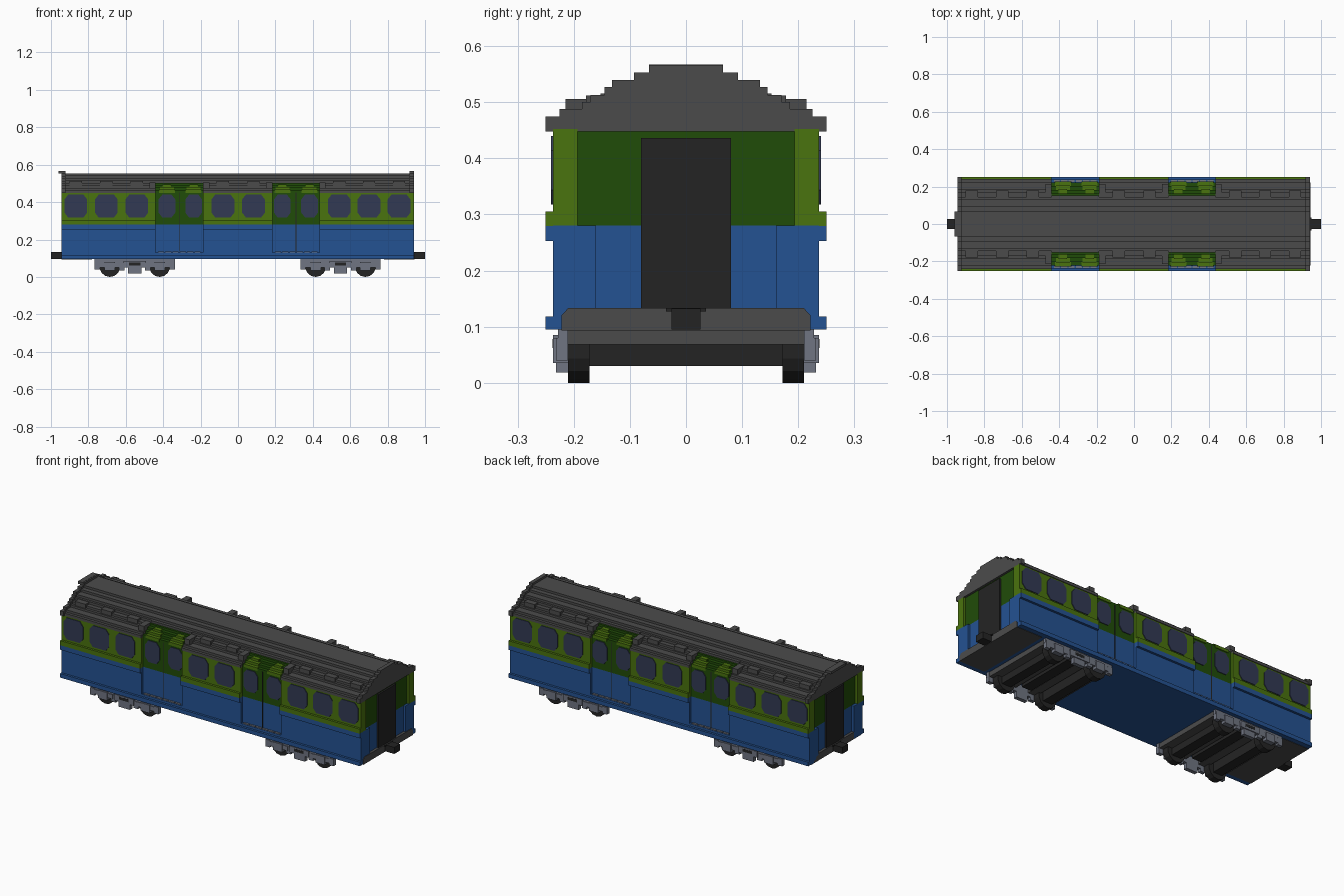
import bpy, bmesh, math
from mathutils import Matrix

cube = bpy.data.objects.get("Cube")
if cube:
    bpy.data.objects.remove(cube, do_unlink=True)


def material(name, r, g, b):
    col = [((c / 255 + 0.055) / 1.055) ** 2.4 if c > 10 else c / 255 / 12.92 for c in (r, g, b)] + [1]
    m = bpy.data.materials.new(name)
    m.use_nodes = True
    m.diffuse_color = col
    m.node_tree.nodes["Principled BSDF"].inputs["Base Color"].default_value = col
    return m


GREEN = material("green", 74, 115, 14)
DARK_GREEN = material("dark green", 32, 76, 8)
BLUE = material("blue", 36, 82, 146)
GREY = material("dark grey", 75, 75, 75)
BLACK = material("black", 36, 36, 36)
STEEL = material("blue grey", 112, 117, 130)
GLASS = material("window glass", 50, 58, 84)


def finish(name, mat, bm):
    bmesh.ops.recalc_face_normals(bm, faces=bm.faces)
    me = bpy.data.meshes.new(name)
    bm.to_mesh(me)
    bm.free()
    me.materials.append(mat)
    ob = bpy.data.objects.new(name, me)
    bpy.context.collection.objects.link(ob)
    return ob


def boxes(name, mat, items, both_sides=False):
    """Boxes given as (x0, x1, y0, y1, z0, z1), optionally mirrored across y."""
    bm = bmesh.new()
    items = list(items)
    if both_sides:
        items += [(a, b, -d, -c, e, f) for a, b, c, d, e, f in items]
    for x0, x1, y0, y1, z0, z1 in items:
        m = Matrix.Translation(((x0 + x1) / 2, (y0 + y1) / 2, (z0 + z1) / 2))
        m = m @ Matrix.Diagonal((x1 - x0, y1 - y0, z1 - z0, 1))
        bmesh.ops.create_cube(bm, size=1, matrix=m)
    return finish(name, mat, bm)


def prisms(name, mat, items):
    """Outlines extruded: (list of 3D points, extrusion vector)."""
    bm = bmesh.new()
    for pts, vec in items:
        f = bm.faces.new([bm.verts.new(p) for p in pts])
        ext = bmesh.ops.extrude_face_region(bm, geom=[f])
        new = [v for v in ext["geom"] if isinstance(v, bmesh.types.BMVert)]
        bmesh.ops.translate(bm, verts=new, vec=vec)
    return finish(name, mat, bm)


def stepped(x0, x1, steps, base, drop=0.0):
    """Symmetric staircase cross-section running along x."""
    right = [(steps[0][0], base)]
    for i, (w, z) in enumerate(steps):
        right.append((w, z - drop))
        if i + 1 < len(steps):
            right.append((steps[i + 1][0], z - drop))
    pts = right + [(-y, z) for y, z in reversed(right)]
    return [(x0, y, z) for y, z in pts], (x1 - x0, 0, 0)


X0, X1 = -0.943, 0.94
DOORS = [(-0.44, -0.187), (0.185, 0.435)]
SEGMENTS = [(X0, DOORS[0][0]), (DOORS[0][1], DOORS[1][0]), (DOORS[1][1], X1)]
FACE, RECESS, LEDGE = 0.237, 0.222, 0.25

# Body core: visible at the recessed doors and ends
boxes("lower_core", BLUE, [(-0.928, 0.928, -RECESS, RECESS, 0.095, 0.28)])
boxes("upper_core", DARK_GREEN, [(-0.928, 0.928, -RECESS, RECESS, 0.28, 0.452)])

# Side walls between the doors, with projecting ledges
boxes("lower_side_walls", BLUE, [(a, b, 0.16, FACE, 0.095, 0.28) for a, b in SEGMENTS], True)
boxes("upper_side_walls", GREEN, [(a, b, 0.193, FACE, 0.28, 0.452) for a, b in SEGMENTS], True)
boxes("blue_ledges", BLUE, [(a, b, 0.22, LEDGE, 0.253, 0.279) for a, b in SEGMENTS], True)
boxes("green_ledges", GREEN, [(a, b, 0.22, LEDGE, 0.279, 0.305) for a, b in SEGMENTS], True)
boxes("sill_ledges", BLUE, [(X0, X1, 0.2, LEDGE, 0.095, 0.118)], True)

# Door thresholds with grilles
boxes("door_sills", BLUE, [(a, b, 0.2, FACE, 0.1, 0.131) for a, b in DOORS], True)
boxes("door_grilles", STEEL,
      [(a + 0.012 + i * 0.039, a + 0.045 + i * 0.039, 0.224, 0.235, 0.13, 0.136)
       for a, b in DOORS for i in range(6)], True)
boxes("door_centre_seams", BLACK,
      [((a + b) / 2 - 0.002, (a + b) / 2 + 0.002, 0.22, 0.224, 0.135, 0.452) for a, b in DOORS], True)

# Windows: rectangles with cut corners
SIDE_WINDOWS = [(-0.867, 0.122), (-0.704, 0.122), (-0.541, 0.122), (-0.081, 0.122),
                (0.083, 0.122), (0.541, 0.122), (0.70, 0.122), (0.861, 0.122)]
DOOR_WINDOWS = [(-0.38, 0.09), (-0.237, 0.09), (0.237, 0.09), (0.383, 0.09)]


def window_outline(cx, w, y, z0=0.318, z1=0.440, c=0.02):
    a, b = cx - w / 2, cx + w / 2
    return [(x, y, z) for x, z in ((a + c, z0), (b - c, z0), (b, z0 + c * 1.3), (b, z1 - c * 1.3),
                                   (b - c, z1), (a + c, z1), (a, z1 - c * 1.3), (a, z0 + c * 1.3))]


for label, wins, y in (("side_windows", SIDE_WINDOWS, FACE), ("door_windows", DOOR_WINDOWS, RECESS)):
    prisms(label, GLASS, [(window_outline(cx, w, s * (y - 0.002)), (0, s * 0.006, 0))
                          for cx, w in wins for s in (-1, 1)])

# Stepped roof, narrower where the doors rise into it
STEPS = [(0.25, 0.475), (0.225, 0.488), (0.185, 0.50), (0.17, 0.513), (0.145, 0.527),
         (0.132, 0.54), (0.093, 0.553), (0.066, 0.566)]
MAIN = [(0.241, 0.475)] + STEPS[1:]
prisms("roof", GREY, [stepped(a, b, MAIN, 0.448, 0.012) for a, b in SEGMENTS]
       + [stepped(a, b, MAIN[4:], 0.448, 0.012) for a, b in DOORS])
prisms("roof_end_caps", GREY, [stepped(X0, -0.922, STEPS, 0.448), stepped(0.918, X1, STEPS, 0.448)])
boxes("roof_end_tab", GREY, [(-0.96, -0.93, -0.066, 0.066, 0.553, 0.567)])

# Door heads stepping up into the roof
HEAD = [(0.222, 0.463), (0.203, 0.477), (0.183, 0.49), (0.163, 0.503)]
prisms("door_heads", DARK_GREEN, [stepped(a, b, HEAD, 0.448) for a, b in DOORS])
boxes("door_head_lights", GREEN,
      [(cx - w / 2, cx + w / 2, y - 0.03, y + 0.004, 0.45, z + 0.004)
       for cx, _ in DOOR_WINDOWS for (y, z), w in zip(HEAD, (0.085, 0.075, 0.045))], True)

# Raised roof frames beside the doors and small vents above the windows
boxes("door_roof_frames", GREY,
      [f for a, b in DOORS for f in ((a - 0.034, a, 0.15, 0.215, 0.45, 0.506),
                                     (b, b + 0.034, 0.15, 0.215, 0.45, 0.506),
                                     (a, b, 0.14, 0.152, 0.47, 0.516))], True)
boxes("roof_vents", GREY,
      [(cx - 0.033, cx + 0.033, 0.14, 0.178, 0.47, 0.512) for cx, _ in SIDE_WINDOWS], True)

# Ends: gangway door, buffer platform and coupler
for s, end in ((-1, "right"), (1, "left")):
    def span(a, b):
        return (min(s * a, s * b), max(s * a, s * b))
    boxes(end + "_end_door", BLACK, [span(0.9, 0.938) + (-0.08, 0.08, 0.13, 0.436)])
    boxes(end + "_coupler", BLACK, [span(0.9, 1.0) + (-0.026, 0.026, 0.095, 0.132),
                                    span(0.9, 0.95) + (-0.036, 0.036, 0.127, 0.133)])
    xa, xb = s * 0.78, s * 0.943
    outline = [(xa, y, z) for y, z in ((-0.222, 0.093), (0.222, 0.093), (0.222, 0.12),
                                       (0.21, 0.133), (-0.21, 0.133), (-0.222, 0.12))]
    prisms(end + "_end_platform", GREY, [(outline, (xb - xa, 0, 0))])

# Bogies
for cx, label in ((-0.552, "right"), (0.548, "left")):
    wheels = bmesh.new()
    for dx in (-0.133, 0.133):
        for s in (-1, 1):
            m = Matrix.Translation((cx + dx, s * 0.191, 0.056)) @ Matrix.Rotation(math.pi / 2, 4, "X")
            bmesh.ops.create_cone(wheels, cap_ends=True, segments=14, radius1=0.056, radius2=0.056,
                                  depth=0.038, matrix=m)
    finish(label + "_wheels", BLACK, wheels)
    boxes(label + "_axles", BLACK,
          [(cx + d - w, cx + d + w, -0.175, 0.175, z0, 0.09)
           for d, w, z0 in ((-0.133, 0.028, 0.03), (0, 0.03, 0.06), (0.133, 0.028, 0.03))])
    boxes(label + "_cross_beams", GREY,
          [(cx + d - 0.025, cx + d + 0.025, -0.212, 0.212, 0.068, 0.096) for d in (-0.185, -0.065, 0.065, 0.185)])
    # Side frames: top bar, axle boxes, spring plank and hangers
    frame = [(cx - 0.215, cx + 0.215, 0.21, 0.228, 0.07, 0.096),
             (cx - 0.06, cx + 0.06, 0.21, 0.237, 0.05, 0.085),
             (cx - 0.035, cx + 0.035, 0.21, 0.232, 0.018, 0.05)]
    for s in (-1, 1):
        c = cx + s * 0.133
        frame += [(c - 0.028, c + 0.028, 0.21, 0.237, 0.035, 0.08),
                  (c - 0.06, c + 0.06, 0.21, 0.232, 0.05, 0.075),
                  (cx + s * 0.2 - 0.014, cx + s * 0.2 + 0.014, 0.21, 0.232, 0.04, 0.08),
                  (cx + s * 0.07 - 0.015, cx + s * 0.07 + 0.015, 0.21, 0.23, 0.035, 0.075)]
    boxes(label + "_bogie_frames", STEEL, frame, True)
    boxes(label + "_spring_plates", BLACK, [(cx - 0.03, cx + 0.03, 0.22, 0.2375, 0.062, 0.078)], True)
